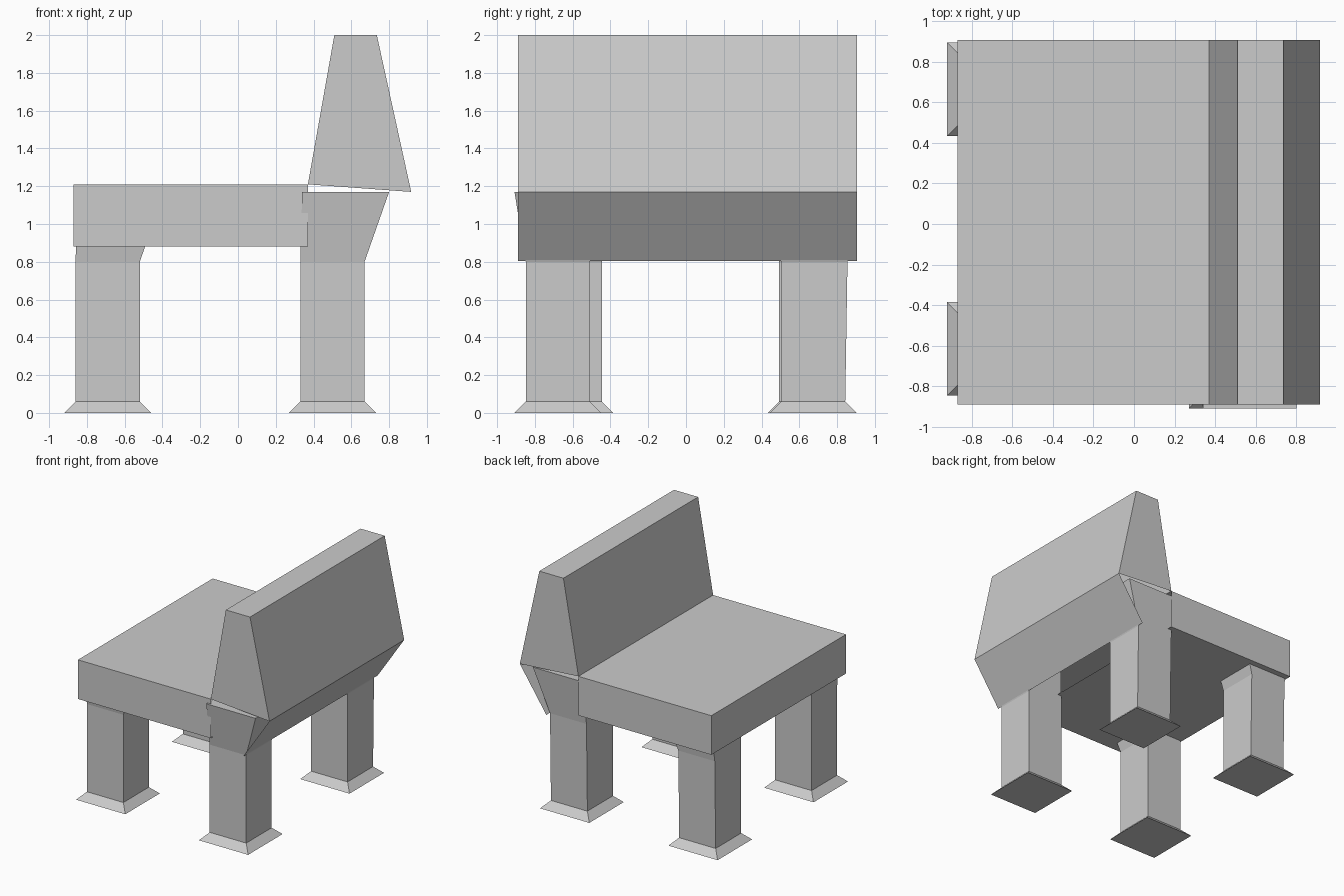
import bpy, bmesh

if "Cube" in bpy.data.objects:
    bpy.data.objects.remove(bpy.data.objects["Cube"])


def make_object(name, bm):
    bmesh.ops.recalc_face_normals(bm, faces=bm.faces)
    mesh = bpy.data.meshes.new(name)
    bm.to_mesh(mesh)
    bm.free()
    obj = bpy.data.objects.new(name, mesh)
    bpy.context.collection.objects.link(obj)
    return obj


def extruded_panel(name, profile, cap, y0=-0.89, y1=0.905):
    """Sweep an open x-z profile along y and cap both ends with the listed points."""
    bm = bmesh.new()
    a = [bm.verts.new((x, y0, z)) for x, z in profile]
    b = [bm.verts.new((x, y1, z)) for x, z in profile]
    for i in range(len(profile) - 1):
        bm.faces.new((a[i], a[i + 1], b[i + 1], b[i]))
    for ring in (a, b):
        bm.faces.new([ring[i] for i in cap])
    return make_object(name, bm)


def leg(name, x, y, side):
    """Square leg with a splayed foot and a flared top; (x, y) is the leg centre."""
    # z, x min, x max, outward y min, outward y max
    out_mid, out_top = (0.17, 0.23) if side < 0 else (0.182, 0.225)
    rings = [
        (0.0, -0.23, 0.23, -0.23, 0.23),
        (0.06, -0.17, 0.17, -0.17, 0.17),
        (0.80, -0.17, 0.17, -0.17, out_mid),
        (1.17, -0.16, 0.30, -0.17, out_top),
    ]
    bm = bmesh.new()
    loops = []
    for z, x0, x1, y0, y1 in rings:
        corners = ((x0, y0), (x1, y0), (x1, y1), (x0, y1))
        loops.append([bm.verts.new((x + cx, y + side * cy, z)) for cx, cy in corners])
    for lo, hi in zip(loops, loops[1:]):
        for i in range(4):
            j = (i + 1) % 4
            bm.faces.new((lo[i], lo[j], hi[j], hi[i]))
    bm.faces.new(loops[0])
    bm.faces.new(loops[-1])
    return make_object(name, bm)


# Seat slab, open where it meets the backrest
extruded_panel("seat",
               [(0.37, 0.88), (-0.87, 0.88), (-0.87, 1.21), (0.37, 1.21)],
               cap=(0, 1, 2, 3))

# Tapered backrest with a thin sloped skirt below its rear edge
extruded_panel("backrest",
               [(0.37, 1.21), (0.51, 2.0), (0.735, 2.0), (0.917, 1.17), (0.67, 0.805)],
               cap=(0, 1, 2, 3))

# Four matching legs
leg("front_leg_near", -0.69, -0.615, -1)
leg("front_leg_far", -0.69, 0.663, 1)
leg("back_leg_near", 0.50, -0.678, -1)
leg("back_leg_far", 0.50, 0.673, 1)
